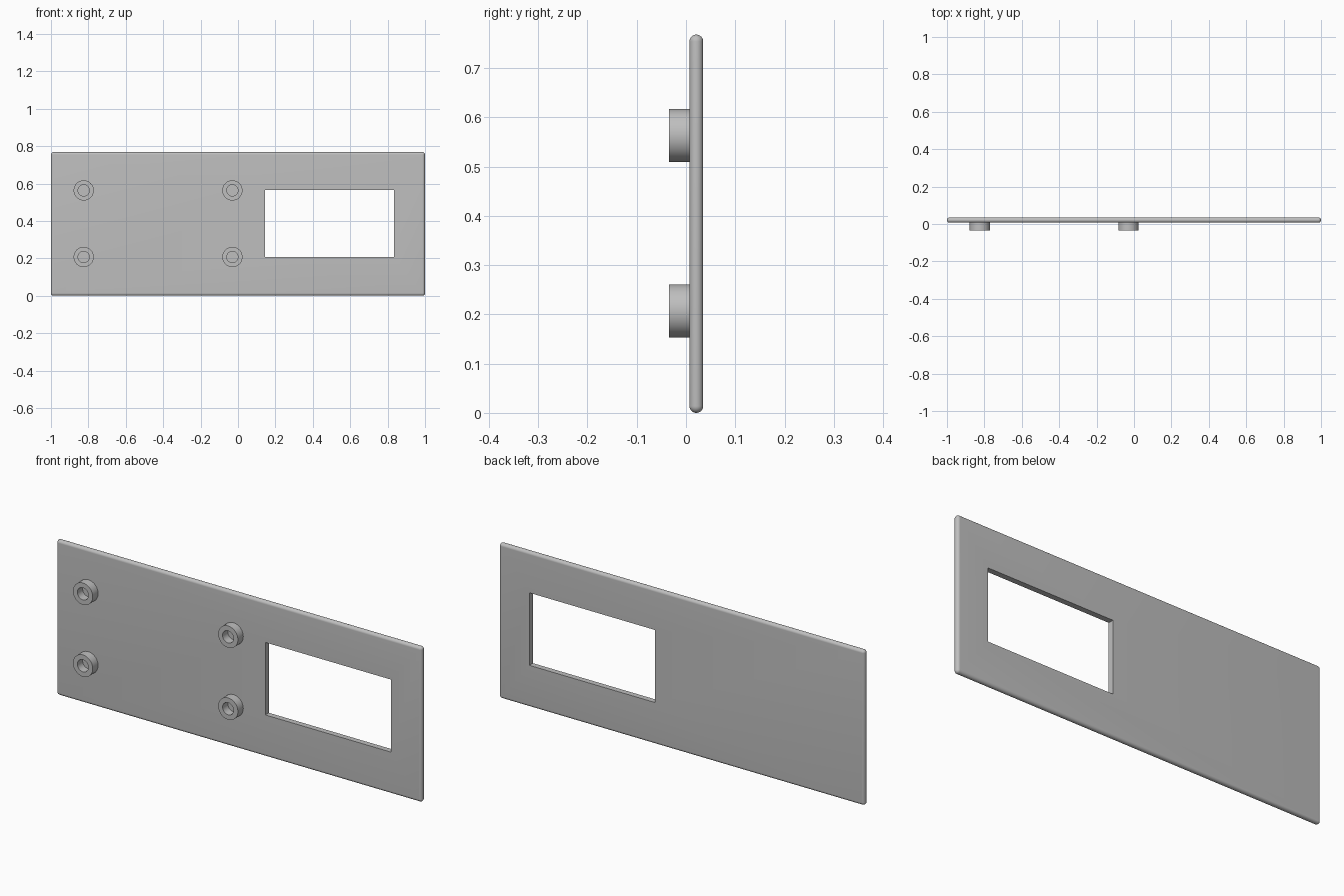
import bpy
import bmesh
from math import pi, cos, sin, radians

if "Cube" in bpy.data.objects:
    bpy.data.objects.remove(bpy.data.objects["Cube"], do_unlink=True)

grey = bpy.data.materials.new("plain grey")
grey.use_nodes = True
COLOUR = (0.52, 0.52, 0.52, 1)
grey.diffuse_color = COLOUR
grey.node_tree.nodes["Principled BSDF"].inputs["Base Color"].default_value = COLOUR

HEIGHT = 0.768
FRONT, BACK = 0.007, 0.035
MID, R = (FRONT + BACK) / 2, (BACK - FRONT) / 2
STEPS = 8


def loft(name, rings, closed):
    """Skin a row of equal rings, merging points that coincide."""
    bm = bmesh.new()
    loops = [[bm.verts.new(p) for p in ring] for ring in rings]
    pairs = list(zip(loops, loops[1:]))
    if closed:
        pairs.append((loops[-1], loops[0]))
    for a, b in pairs:
        for i in range(len(a)):
            j = (i + 1) % len(a)
            bm.faces.new((a[i], a[j], b[j], b[i]))
    if not closed:
        bm.faces.new(loops[-1])
    bmesh.ops.remove_doubles(bm, verts=bm.verts, dist=1e-5)
    bmesh.ops.recalc_face_normals(bm, faces=bm.faces)
    mesh = bpy.data.meshes.new(name)
    bm.to_mesh(mesh)
    bm.free()
    mesh.materials.append(grey)
    obj = bpy.data.objects.new(name, mesh)
    bpy.context.collection.objects.link(obj)
    bpy.ops.object.select_all(action="DESELECT")
    obj.select_set(True)
    bpy.context.view_layer.objects.active = obj
    bpy.ops.object.shade_smooth_by_angle(angle=radians(30))
    return obj


def rectangle(x0, x1, z0, z1, y, radius=0.0):
    """Rectangle ring whose corners swell outward by a radius."""
    ring = []
    for k, (x, z) in enumerate([(x1, z1), (x0, z1), (x0, z0), (x1, z0)]):
        for i in range(STEPS + 1):
            a = (k + i / STEPS) * pi / 2
            ring.append((x + radius * cos(a), y, z + radius * sin(a)))
    return ring


def circle(x, z, radius, y, sides=48):
    return [(x + radius * cos(2 * pi * i / sides), y,
             z + radius * sin(2 * pi * i / sides)) for i in range(sides)]


# Panel: rounded rim joined to a rectangular window
window = (0.145, 0.833, 0.207, 0.566)
rings = [rectangle(*window, BACK), rectangle(*window, FRONT)]
for i in range(2 * STEPS + 1):
    t = -pi / 2 + i * pi / (2 * STEPS)
    rings.append(rectangle(-1 + R, 1 - R, R, HEIGHT - R,
                           MID + R * sin(t), R * cos(t)))
loft("panel", rings, True)

# Four mounting bosses with blind bores
OUTER, BORE, TIP = 0.054, 0.030, -0.035
for side, x in (("right", -0.825), ("middle", -0.03)):
    for level, z in (("lower", 0.207), ("upper", 0.563)):
        loft(f"{level}_{side}_boss",
             [circle(x, z, OUTER, FRONT), circle(x, z, OUTER, TIP),
              circle(x, z, BORE, TIP), circle(x, z, BORE, FRONT - 0.0005)], False)
